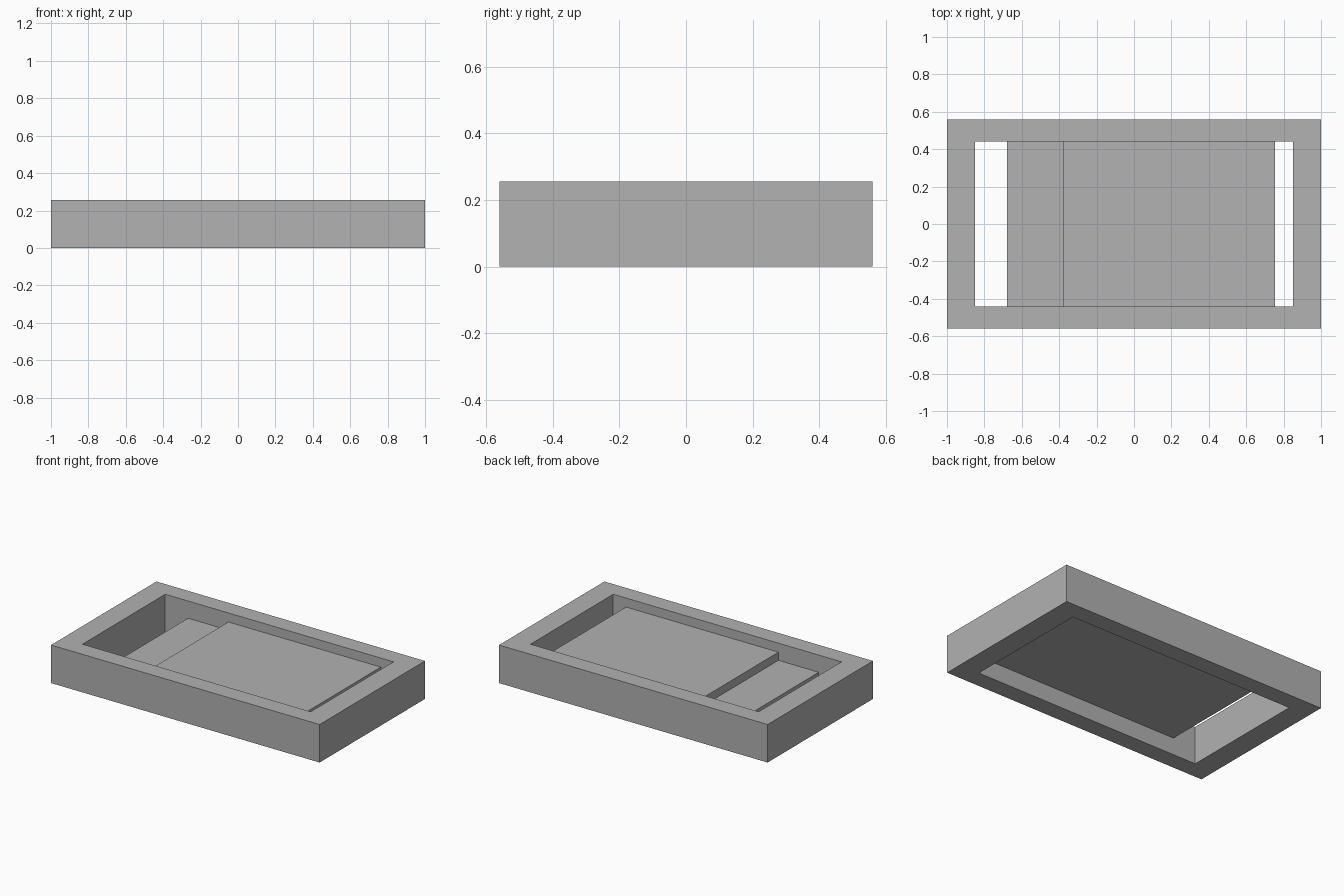
import bpy
import bmesh

cube = bpy.data.objects.get("Cube")
if cube:
    bpy.data.objects.remove(cube, do_unlink=True)

# Single grey material
grey = bpy.data.materials.new("plain_grey")
grey.use_nodes = True
colour = (0.445, 0.445, 0.445, 1.0)
grey.diffuse_color = colour
grey.node_tree.nodes["Principled BSDF"].inputs["Base Color"].default_value = colour


def add_object(name, bm):
    bmesh.ops.recalc_face_normals(bm, faces=bm.faces)
    mesh = bpy.data.meshes.new(name)
    bm.to_mesh(mesh)
    bm.free()
    mesh.materials.append(grey)
    obj = bpy.data.objects.new(name, mesh)
    bpy.context.collection.objects.link(obj)
    return obj


def rectangle(bm, half_x, half_y, z):
    corners = ((-1, -1), (1, -1), (1, 1), (-1, 1))
    return [bm.verts.new((sx * half_x, sy * half_y, z)) for sx, sy in corners]


INNER_X, INNER_Y = 0.85, 0.44

# Rectangular frame, open through the middle
bm = bmesh.new()
loops = [
    rectangle(bm, 1.0, 0.56, 0.0),
    rectangle(bm, 1.0, 0.56, 0.256),
    rectangle(bm, INNER_X, INNER_Y, 0.256),
    rectangle(bm, INNER_X, INNER_Y, 0.0),
]
for i, loop in enumerate(loops):
    following = loops[(i + 1) % len(loops)]
    for j in range(4):
        k = (j + 1) % 4
        bm.faces.new((loop[j], loop[k], following[k], following[j]))
add_object("frame", bm)

# Stepped panel spanning the opening: a side profile extruded across y
profile = [(-0.68, 0.115), (0.755, 0.115), (0.755, 0.195),
           (-0.38, 0.195), (-0.38, 0.14), (-0.68, 0.14)]
bm = bmesh.new()
side = bm.faces.new([bm.verts.new((x, -INNER_Y, z)) for x, z in profile])
extruded = bmesh.ops.extrude_face_region(bm, geom=[side], use_keep_orig=True)
moved = [v for v in extruded["geom"] if isinstance(v, bmesh.types.BMVert)]
bmesh.ops.translate(bm, verts=moved, vec=(0, 2 * INNER_Y, 0))
add_object("stepped_panel", bm)
